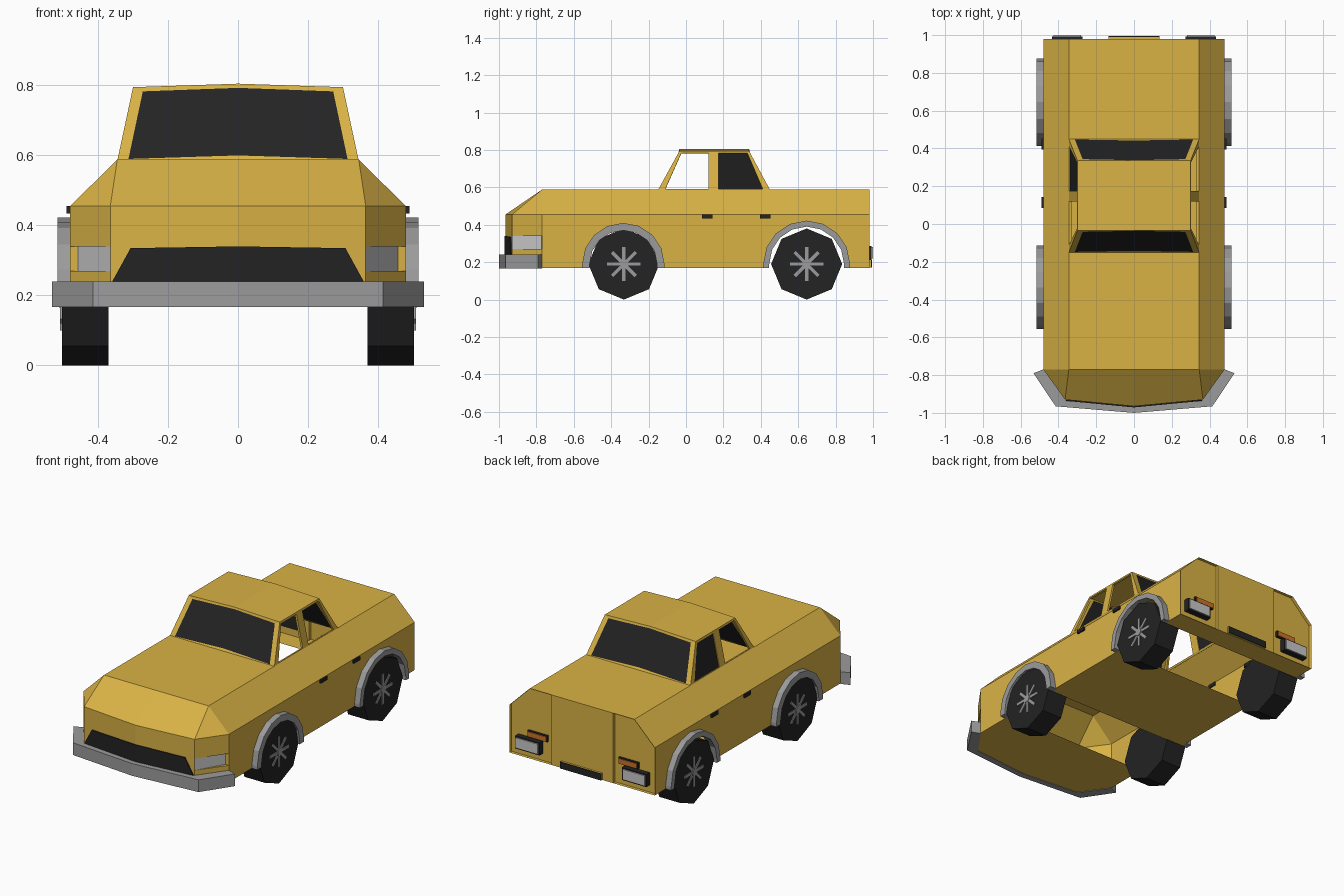
import bpy, bmesh
from math import sin, cos, pi
from mathutils import Vector

cube = bpy.data.objects.get("Cube")
if cube:
    bpy.data.objects.remove(cube)


def material(name, rgb):
    m = bpy.data.materials.new(name)
    m.use_nodes = True
    m.diffuse_color = (*rgb, 1)
    m.node_tree.nodes["Principled BSDF"].inputs["Base Color"].default_value = (*rgb, 1)
    return m


YELLOW = material("yellow paint", (0.70, 0.45, 0.06))
BLACK = material("black", (0.017, 0.017, 0.017))
GREY = material("grey trim", (0.33, 0.33, 0.33))
LAMP = material("lamp white", (0.58, 0.58, 0.58))
ORANGE = material("orange lamp", (0.60, 0.17, 0.02))


def finish(name, bm, *mats):
    bmesh.ops.remove_doubles(bm, verts=bm.verts[:], dist=0.0005)
    bmesh.ops.recalc_face_normals(bm, faces=bm.faces[:])
    me = bpy.data.meshes.new(name)
    bm.to_mesh(me)
    bm.free()
    ob = bpy.data.objects.new(name, me)
    bpy.context.collection.objects.link(ob)
    for m in mats:
        me.materials.append(m)
    return ob


def face(bm, pts, index=0):
    f = bm.faces.new([bm.verts.new(p) for p in pts])
    f.material_index = index
    return f


def both(bm, pts, index=0):
    """Add a face and its mirror image across x = 0."""
    return [face(bm, pts, index),
            face(bm, [(-x, y, z) for x, y, z in reversed(pts)], index)]


def prism(name, pts, push, mat, mirror=False):
    """Extrude an outline along a vector, optionally as a left and right pair."""
    for side, s in (("left_", 1), ("right_", -1)) if mirror else (("", 1),):
        bm = bmesh.new()
        f = face(bm, [(s * x, y, z) for x, y, z in pts])
        top = bmesh.ops.extrude_face_region(bm, geom=[f], use_keep_orig=True)["geom"]
        bmesh.ops.translate(bm, vec=Vector((s * push[0], push[1], push[2])),
                            verts=[v for v in top if isinstance(v, bmesh.types.BMVert)])
        finish(side + name, bm, mat)


def box(name, x, y, z, mat, mirror=False):
    prism(name, [(x[0], y[0], z[0]), (x[1], y[0], z[0]), (x[1], y[0], z[1]), (x[0], y[0], z[1])],
          (0, y[1] - y[0], 0), mat, mirror)


def arc(cy, r, n=8):
    """Wheel-arch points from front to back, with straight feet."""
    pts = [(cy - r * cos(pi * i / n), 0.19 + r * sin(pi * i / n)) for i in range(n + 1)]
    return [(cy - r, FLOOR)] + pts + [(cy + r, FLOOR)]


# Main body dimensions
FLOOR, WAIST, DECK = 0.17, 0.455, 0.588
W, WT, NX = 0.48, 0.345, 0.365          # waist, deck and nose half widths
Y0, Y1, YN, YC = -0.77, 0.98, -0.93, -0.965
AXLES = (("front", -0.335, 0.18, 0.22), ("rear", 0.645, 0.2, 0.232))

# Hollow body shell
bm = bmesh.new()
cutout = [p for _, cy, r, _ in AXLES for p in arc(cy, r)]
outline = [(Y0, FLOOR)] + cutout + [(Y1, FLOOR), (Y1, WAIST), (Y0, WAIST)]
both(bm, [(W, y, z) for y, z in outline])
both(bm, [(W, Y0, WAIST), (W, Y1, WAIST), (WT, Y1, DECK), (WT, Y0, DECK)])
both(bm, [(W, Y0, WAIST), (WT, Y0, DECK), (NX, YN, WAIST)])
both(bm, [(NX, YN, WAIST), (WT, Y0, DECK), (0, Y0, DECK), (0, YC, WAIST)])
both(bm, [(NX, YN, FLOOR), (NX, YN, WAIST), (0, YC, WAIST), (0, YC, FLOOR)])
for a, b in ((Y0, -0.15), (0.45, Y1)):
    both(bm, [(WT, a, DECK), (WT, b, DECK), (0, b, DECK), (0, a, DECK)])
# Nose corners with a headlight pocket
for a, b in ((FLOOR, 0.27), (0.34, WAIST)):
    both(bm, [(W, Y0, a), (W, Y0, b), (NX, YN, b), (NX, YN, a)])
for z in (0.27, 0.34):
    both(bm, [(W, Y0, z), (0.457, -0.772, z), (NX, YN, z)])
both(bm, [(W, Y0, 0.27), (W, Y0, 0.34), (0.457, -0.772, 0.34), (0.457, -0.772, 0.27)])
both(bm, [(0.457, -0.772, 0.27), (0.457, -0.772, 0.34), (NX, YN, 0.34), (NX, YN, 0.27)], 1)
# Floor panels between the wheel openings
both(bm, [(0, YC, FLOOR), (NX, YN, FLOOR), (W, Y0, FLOOR), (W, -0.515, FLOOR), (0, -0.515, FLOOR)])
for a, b in ((-0.155, 0.445), (0.845, Y1)):
    both(bm, [(0, a, FLOOR), (W, a, FLOOR), (W, b, FLOOR), (0, b, FLOOR)])
# Tail with sunken corner panels
both(bm, [(0, Y1, FLOOR), (0.205, Y1, FLOOR), (0.205, Y1, DECK), (0, Y1, DECK)])
tail = both(bm, [(0.205, Y1, FLOOR), (W, Y1, FLOOR), (W, Y1, WAIST), (WT, Y1, DECK), (0.205, Y1, DECK)])
before = set(bm.verts)
bmesh.ops.inset_individual(bm, faces=tail, thickness=0.02)
for v in set(bm.verts) - before:
    v.co.y -= 0.02
finish("body_shell", bm, YELLOW, LAMP)

# Cabin: open side windows, glazed ends, slightly crowned roof
ZB, ZT, XT = 0.585, 0.795, 0.30
FRONT, REAR = (-0.15, -0.035), (0.45, 0.337)
bm = bmesh.new()


def side(y, z):
    return (WT + (XT - WT) * (z - ZB) / (ZT - ZB), y, z)


o = [side(*p) for p in ((FRONT[0], ZB), (REAR[0], ZB), (REAR[1], ZT), (FRONT[1], ZT))]
f = [side(*p) for p in ((-0.11, 0.592), (0.12, 0.592), (0.12, 0.783), (-0.025, 0.783))]
r = [side(*p) for p in ((0.175, 0.592), (0.41, 0.592), (0.328, 0.783), (0.175, 0.783))]
for pts in ([o[0], f[0], f[3], o[3]], [o[0], o[1], r[1], r[0], f[1], f[0]],
            [f[1], r[0], r[3], f[2]], [o[3], f[3], f[2], r[3], r[2], o[2]],
            [o[1], o[2], r[2], r[1]]):
    both(bm, pts)
for yb, yt in (FRONT, REAR):
    def end(x, z):
        return (x, yb + (yt - yb) * (min(z, ZT) - ZB) / (ZT - ZB), z)
    ob, ot, ct, cb = end(WT, ZB), end(XT, ZT), end(0, ZT + 0.01), end(0, ZB)
    ib, it, ict, icb = end(0.313, 0.59), end(0.272, 0.783), end(0, 0.793), end(0, 0.6)
    both(bm, [ob, ot, it, ib])
    both(bm, [ob, ib, icb, cb])
    both(bm, [ot, ct, ict, it])
    both(bm, [ib, it, ict, icb], 1)
both(bm, [(XT, FRONT[1], ZT), (XT, REAR[1], ZT), (0, REAR[1], ZT + 0.01), (0, FRONT[1], ZT + 0.01)])
cabin = finish("cabin", bm, YELLOW, BLACK)
solid = cabin.modifiers.new("thickness", "SOLIDIFY")
solid.thickness = 0.012
solid.offset = -1

# Single rear side pane
prism("right_rear_pane", [(-x + 0.004, y, z) for x, y, z in r], (0.005, 0, 0), BLACK)

# Grille and wraparound bumper
slope = (YN - YC) / NX
grille = [(x, YC + slope * abs(x) - 0.006, z) for x, z in
          ((-0.362, 0.235), (0, 0.235), (0.362, 0.235), (0.307, 0.335), (0, 0.34), (-0.307, 0.335))]
for s, idx in (("left", (1, 2, 3, 4)), ("right", (0, 1, 4, 5))):
    prism(s + "_grille", [grille[i] for i in idx], (0, 0.008, 0), BLACK)
outer = [(0.532, -0.79), (0.415, -0.965), (0, -1.0)]
inner = [(0, YC), (NX, YN), (W, Y0)]
prism("bumper_half", [(x, y, 0.167) for x, y in outer + inner], (0, 0, 0.073), GREY, True)

# Wheels, spokes and arch trims
WHEEL_R, AXLE_Z = 0.19, 0.19
for name, cy, ri, ro in AXLES:
    ring = arc(cy, ro) + arc(cy, ri)[::-1]
    prism(name + "_arch_trim", [(0.47, y, z) for y, z in ring], (0.046, 0, 0), GREY, True)
    wy = cy + 0.003 if name == "front" else cy
    tyre = [(0.37, wy + WHEEL_R * sin(k * pi / 4), AXLE_Z + WHEEL_R * cos(k * pi / 4)) for k in range(8)]
    prism(name + "_wheel", tyre, (0.133, 0, 0), BLACK, True)
    hub = [(0.5, wy + 0.024 * sin(k * pi / 4), AXLE_Z + 0.024 * cos(k * pi / 4)) for k in range(8)]
    prism(name + "_hub", hub, (0.012, 0, 0), GREY, True)
    for k in range(4):
        c, s = cos(k * pi / 4), sin(k * pi / 4)
        bar = [(0.5, wy + u * c - v * s, AXLE_Z + u * s + v * c)
               for u, v in ((-0.09, -0.009), (0.09, -0.009), (0.09, 0.009), (-0.09, 0.009))]
        prism(name + "_spokes", bar, (0.008, 0, 0), GREY, True)

# Door handles
for y in (0.085, 0.395):
    box("door_handle", (0.475, 0.49), (y, y + 0.058), (0.434, 0.455), BLACK, True)

# Tail lamps, indicators and lower tail strip
box("tail_lamp_housing", (0.272, 0.433), (0.955, 0.993), (0.212, 0.287), BLACK, True)
box("tail_lamp", (0.28, 0.427), (0.99, 1.0), (0.219, 0.28), LAMP, True)
box("indicator_housing", (0.235, 0.365), (0.955, 0.974), (0.293, 0.33), BLACK, True)
box("indicator", (0.24, 0.36), (0.97, 0.979), (0.297, 0.326), ORANGE, True)
box("tail_step", (-0.135, 0.135), (0.975, 0.99), (0.172, 0.212), YELLOW)
box("tail_strip", (-0.135, 0.135), (0.99, 0.994), (0.172, 0.212), BLACK)
